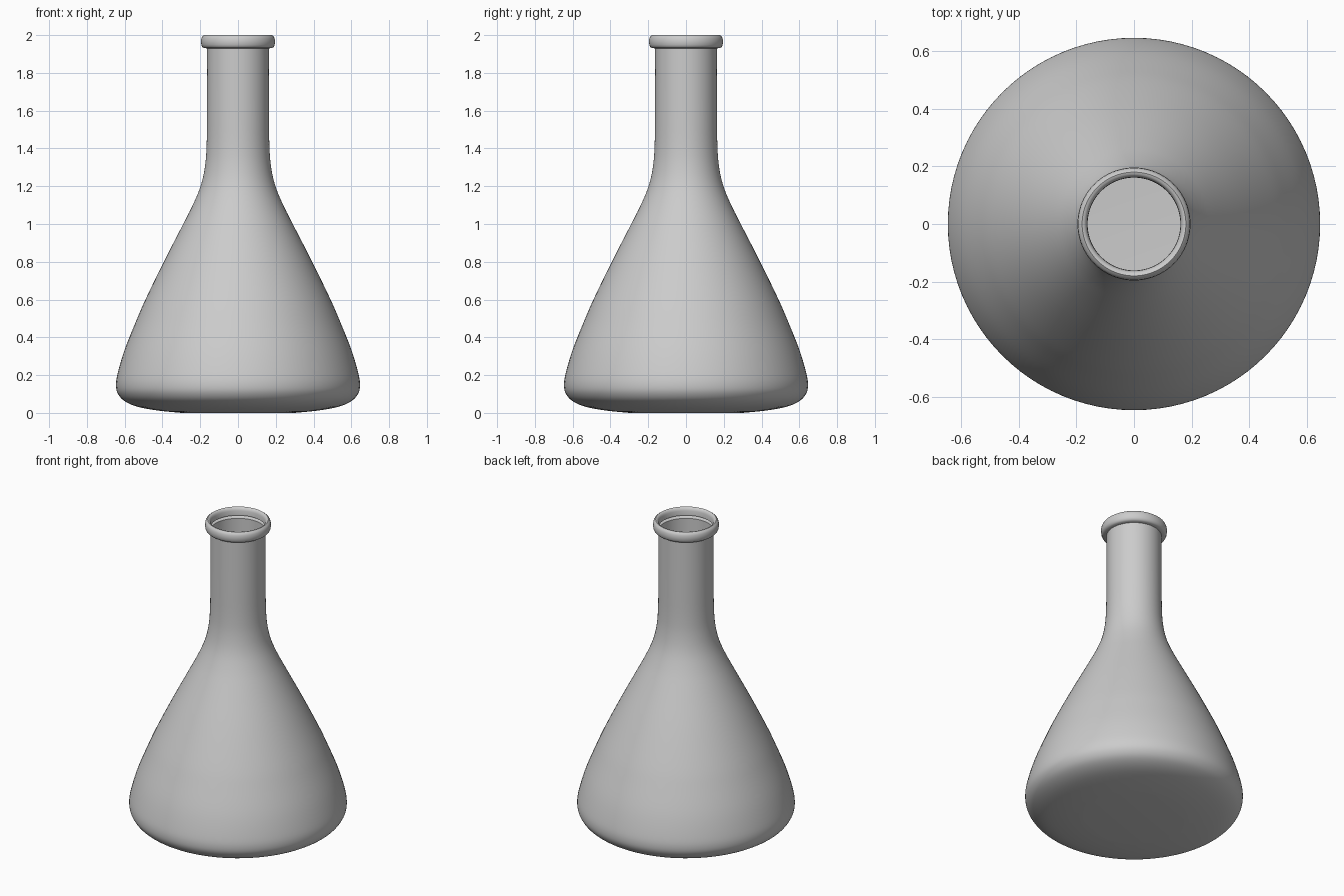
import bpy, bmesh
from math import cos, sin, pi
from mathutils import Vector

if "Cube" in bpy.data.objects:
    bpy.data.objects.remove(bpy.data.objects["Cube"])

SEGMENTS = 96


def smooth_curve(points, steps=4):
    """Catmull-Rom interpolation through (radius, height) points."""
    p = [Vector(q) for q in points]
    p = [2 * p[0] - p[1]] + p + [2 * p[-1] - p[-2]]
    out = []
    for a, b, c, d in zip(p, p[1:], p[2:], p[3:]):
        for k in range(steps):
            t = k / steps
            out.append(0.5 * (2 * b + (c - a) * t + (2 * a - 5 * b + 4 * c - d) * t * t
                              + (3 * b - a - 3 * c + d) * t ** 3))
    return out + [p[-2]]


def lathe(name, profile):
    bm = bmesh.new()
    rings = [[bm.verts.new((r * cos(2 * pi * i / SEGMENTS), r * sin(2 * pi * i / SEGMENTS), z))
              for i in range(SEGMENTS)] for r, z in profile]
    for low, high in zip(rings, rings[1:]):
        for i in range(SEGMENTS):
            j = (i + 1) % SEGMENTS
            bm.faces.new((low[i], low[j], high[j], high[i]))
    # close the base
    bm.faces.new(list(reversed(rings[0])))
    mesh = bpy.data.meshes.new(name)
    bm.to_mesh(mesh)
    bm.free()
    obj = bpy.data.objects.new(name, mesh)
    bpy.context.collection.objects.link(obj)
    bpy.context.view_layer.objects.active = obj
    obj.select_set(True)
    bpy.ops.object.shade_smooth_by_angle(angle=0.9)
    return obj


# conical body with rounded heel, blending into the neck
body = smooth_curve([
    (0.30, 0.0), (0.42, 0.012), (0.53, 0.032), (0.60, 0.062), (0.635, 0.10),
    (0.646, 0.145), (0.637, 0.21), (0.60, 0.335), (0.54, 0.485), (0.49, 0.60),
    (0.393, 0.80), (0.29, 1.0), (0.235, 1.11), (0.195, 1.21), (0.174, 1.31),
    (0.166, 1.42), (0.164, 1.60), (0.163, 1.93)])

# rolled lip, turning over into the mouth
lip = [(0.180, 1.931), (0.189, 1.937), (0.194, 1.948), (0.196, 1.965), (0.194, 1.982),
       (0.189, 1.993), (0.180, 2.0), (0.172, 1.998), (0.166, 1.991), (0.162, 1.98), (0.161, 1.95)]

lathe("flask", body + lip)
